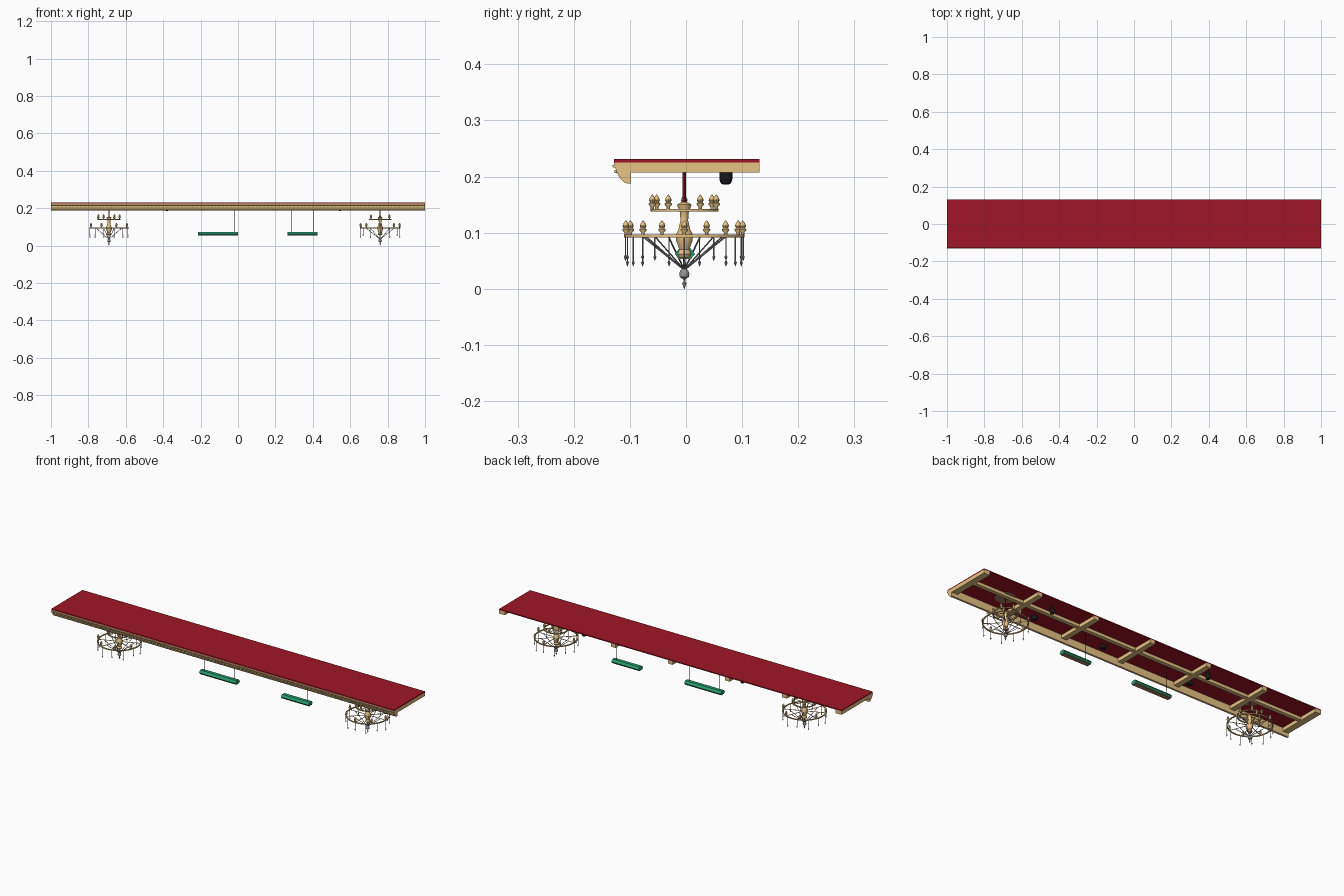
import bpy, bmesh, math
from mathutils import Vector

if "Cube" in bpy.data.objects:
    bpy.data.objects.remove(bpy.data.objects["Cube"])


def mat(name, rgb):
    m = bpy.data.materials.new(name)
    m.diffuse_color = (*rgb, 1)
    m.use_nodes = True
    m.node_tree.nodes["Principled BSDF"].inputs["Base Color"].default_value = m.diffuse_color
    return m


RED = mat("deep red", (0.35, 0.008, 0.019))
TAN = mat("tan wood", (0.80, 0.54, 0.23))
GREEN = mat("green glass", (0.02, 0.33, 0.15))
BLACK = mat("black metal", (0.010, 0.010, 0.011))
GRAY = mat("gray metal", (0.30, 0.29, 0.30))
BROWN = mat("brown", (0.38, 0.22, 0.12))


def finish(bm, name, m, smooth=False):
    bmesh.ops.recalc_face_normals(bm, faces=bm.faces[:])
    me = bpy.data.meshes.new(name)
    bm.to_mesh(me)
    bm.free()
    for p in me.polygons:
        p.use_smooth = smooth
    if smooth:
        me.set_sharp_from_angle(angle=math.radians(40))
    me.materials.append(m)
    ob = bpy.data.objects.new(name, me)
    bpy.context.collection.objects.link(ob)
    return ob


def add_box(bm, x0, x1, y0, y1, z0, z1):
    vs = bmesh.ops.create_cube(bm, size=1)["verts"]
    for v in vs:
        v.co = ((x0 + x1) / 2 + v.co.x * (x1 - x0), (y0 + y1) / 2 + v.co.y * (y1 - y0),
                (z0 + z1) / 2 + v.co.z * (z1 - z0))


def add_lathe(bm, profile, cx, cy, n=10):
    """Revolve (radius, z) points about a vertical axis, with capped ends."""
    rings = [[bm.verts.new((cx + r * math.cos(2 * math.pi * i / n), cy + r * math.sin(2 * math.pi * i / n), z))
              for i in range(n)] for r, z in profile]
    for a, b in zip(rings, rings[1:]):
        for i in range(n):
            bm.faces.new((a[i], a[(i + 1) % n], b[(i + 1) % n], b[i]))
    bm.faces.new(rings[0])
    bm.faces.new(rings[-1])


def add_rod(bm, a, b, r, n=6):
    a, b = Vector(a), Vector(b)
    d = b - a
    vs = bmesh.ops.create_cone(bm, cap_ends=True, segments=n, radius1=r, radius2=r, depth=d.length)["verts"]
    q = d.to_track_quat('Z', 'Y')
    for v in vs:
        v.co = q @ v.co + (a + b) / 2


def add_prism(bm, profile, x0, x1):
    """Extrude a (y, z) outline along x."""
    a, b = [[bm.verts.new((x, y, z)) for y, z in profile] for x in (x0, x1)]
    n = len(profile)
    for i in range(n):
        bm.faces.new((a[i], a[(i + 1) % n], b[(i + 1) % n], b[i]))
    bm.faces.new(a)
    bm.faces.new(b)


def add_hoop(bm, cx, cy, z, r, w, h, n=32):
    """Flat-sided ring of rectangular section."""
    sec = [(r - w, z - h), (r + w, z - h), (r + w, z + h), (r - w, z + h)]
    rings = [[bm.verts.new((cx + s * math.cos(2 * math.pi * i / n), cy + s * math.sin(2 * math.pi * i / n), zz))
              for s, zz in sec] for i in range(n)]
    for i in range(n):
        a, b = rings[i], rings[(i + 1) % n]
        for j in range(4):
            bm.faces.new((a[j], a[(j + 1) % 4], b[(j + 1) % 4], b[j]))


# Ceiling panel
bm = bmesh.new()
add_box(bm, -1, 1, -0.128, 0.131, 0.2255, 0.231)
finish(bm, "ceiling_panel", RED)

# Cross beams, end beams and the long middle beam
bm = bmesh.new()
for s in (-1, 1):
    add_box(bm, min(s, s * 0.966), max(s, s * 0.966), -0.125, 0.131, 0.207, 0.2255)
for x in (-0.667, -0.333, 0, 0.333, 0.667):
    add_box(bm, x - 0.014, x + 0.014, -0.11, 0.131, 0.207, 0.2255)
finish(bm, "cross_beams", TAN)
bm = bmesh.new()
add_box(bm, -0.966, 0.966, 0.009, 0.029, 0.210, 0.2255)
finish(bm, "long_beam", TAN)

# Front cornice with curved moulding and dentils
bm = bmesh.new()
add_prism(bm, [(-0.098, 0.2255), (-0.128, 0.2255), (-0.128, 0.221), (-0.131, 0.221), (-0.131, 0.217),
               (-0.126, 0.215), (-0.122, 0.206), (-0.118, 0.197), (-0.111, 0.190), (-0.106, 0.188),
               (-0.098, 0.188)], -1, 1)
finish(bm, "front_cornice", TAN)
bm = bmesh.new()
for i in range(100):
    x = -0.99 + i * 0.02
    add_box(bm, x - 0.006, x + 0.006, -0.127, -0.118, 0.206, 0.212)
finish(bm, "cornice_dentils", TAN)

# Spotlights and small recessed lamps
bm = bmesh.new()
for x in (-0.38, 0.545):
    add_lathe(bm, [(0.005, 0.186), (0.009, 0.188), (0.0115, 0.195), (0.0115, 0.208),
                   (0.007, 0.212), (0.007, 0.2256)], x, 0.071, 12)
finish(bm, "spotlights", BLACK, True)
bm = bmesh.new()
for x in (-0.37, 0.14, 0.55):
    add_lathe(bm, [(0.012, 0.207), (0.014, 0.210), (0.014, 0.2256)], x, -0.050, 12)
finish(bm, "recessed_lamps", BLACK, True)

# Hanging green lamps with wires
for k, (x0, x1) in enumerate(((-0.213, 0.0), (0.265, 0.425))):
    bm = bmesh.new()
    add_prism(bm, [(-0.014, 0.055), (-0.020, 0.062), (-0.011, 0.073), (0.007, 0.073),
                   (0.016, 0.062), (0.010, 0.055)], x0, x1)
    finish(bm, f"green_lamp_shade_{k}", GREEN)
    bm = bmesh.new()
    add_box(bm, x0, x1, -0.014, 0.010, 0.053, 0.055)
    finish(bm, f"lamp_base_{k}", BROWN)
    bm = bmesh.new()
    for x in (x0 + 0.02, x1 - 0.02):
        add_rod(bm, (x, -0.002, 0.073), (x, -0.002, 0.2256), 0.0007)
    finish(bm, f"lamp_wires_{k}", BLACK)


def chandelier(k, cx, cy, turn):
    def polar(r, a, z):
        return (cx + r * math.cos(a), cy + r * math.sin(a), z)

    # Ceiling rose and drop rod
    bm = bmesh.new()
    add_lathe(bm, [(0.03, 0.222), (0.05, 0.224), (0.05, 0.2258)], cx, cy, 24)
    finish(bm, f"ceiling_rose_{k}", BROWN, True)
    bm = bmesh.new()
    add_rod(bm, (cx, cy, 0.145), (cx, cy, 0.2256), 0.003, 8)
    finish(bm, f"drop_rod_{k}", RED, True)
    # Turned body
    bm = bmesh.new()
    add_lathe(bm, [(0.010, 0.056), (0.013, 0.062), (0.009, 0.070), (0.015, 0.086), (0.016, 0.096),
                   (0.011, 0.105), (0.007, 0.122), (0.008, 0.136), (0.012, 0.146), (0.013, 0.150),
                   (0.005, 0.155)], cx, cy, 14)
    finish(bm, f"turned_body_{k}", TAN, True)
    # Two hoops, arms and candles
    hoops, candles = bmesh.new(), bmesh.new()
    for r, z, n in ((0.105, 0.094, 8), (0.058, 0.140, 6)):
        add_hoop(hoops, cx, cy, z, r, 0.0025, 0.0025)
        for i in range(n):
            a = 2 * math.pi * (i + turn) / n + math.pi / 2
            add_rod(hoops, polar(0.006, a, z), polar(r, a, z), 0.0018)
            px, py, _ = polar(r - 0.001, a, z)
            prof = [(0.003, 0), (0.003, 0.006), (0.0065, 0.010), (0.0065, 0.012), (0.004, 0.014),
                    (0.006, 0.018), (0.004, 0.023), (0.0005, 0.028)]
            add_lathe(candles, [(q, z + h) for q, h in prof], px, py, 8)
    finish(hoops, f"hoops_and_arms_{k}", TAN)
    finish(candles, f"candles_{k}", TAN, True)
    # Pendants below the wide hoop, and slanting stays
    bm = bmesh.new()
    for i in range(12):
        px, py, _ = polar(0.105, 2 * math.pi * (i + turn) / 12, 0)
        z = 0.050 if i % 2 else 0.040
        add_lathe(bm, [(0.0004, z), (0.0032, z + 0.007), (0.0013, z + 0.010), (0.0013, 0.094)], px, py, 6)
    for i in range(8):
        a = 2 * math.pi * (i + turn) / 8
        add_rod(bm, polar(0.075, a, 0.094), polar(0.003, a, 0.036), 0.0014)
    finish(bm, f"pendants_and_stays_{k}", GRAY)
    # Bottom finial
    bm = bmesh.new()
    add_lathe(bm, [(0.0005, 0.0), (0.004, 0.010), (0.0015, 0.013), (0.002, 0.017), (0.008, 0.021),
                   (0.009, 0.027), (0.007, 0.033), (0.003, 0.036), (0.002, 0.057)], cx, cy, 12)
    finish(bm, f"bottom_finial_{k}", GRAY, True)


chandelier(0, -0.69, -0.003, 0.5)
chandelier(1, 0.76, -0.003, 0)
